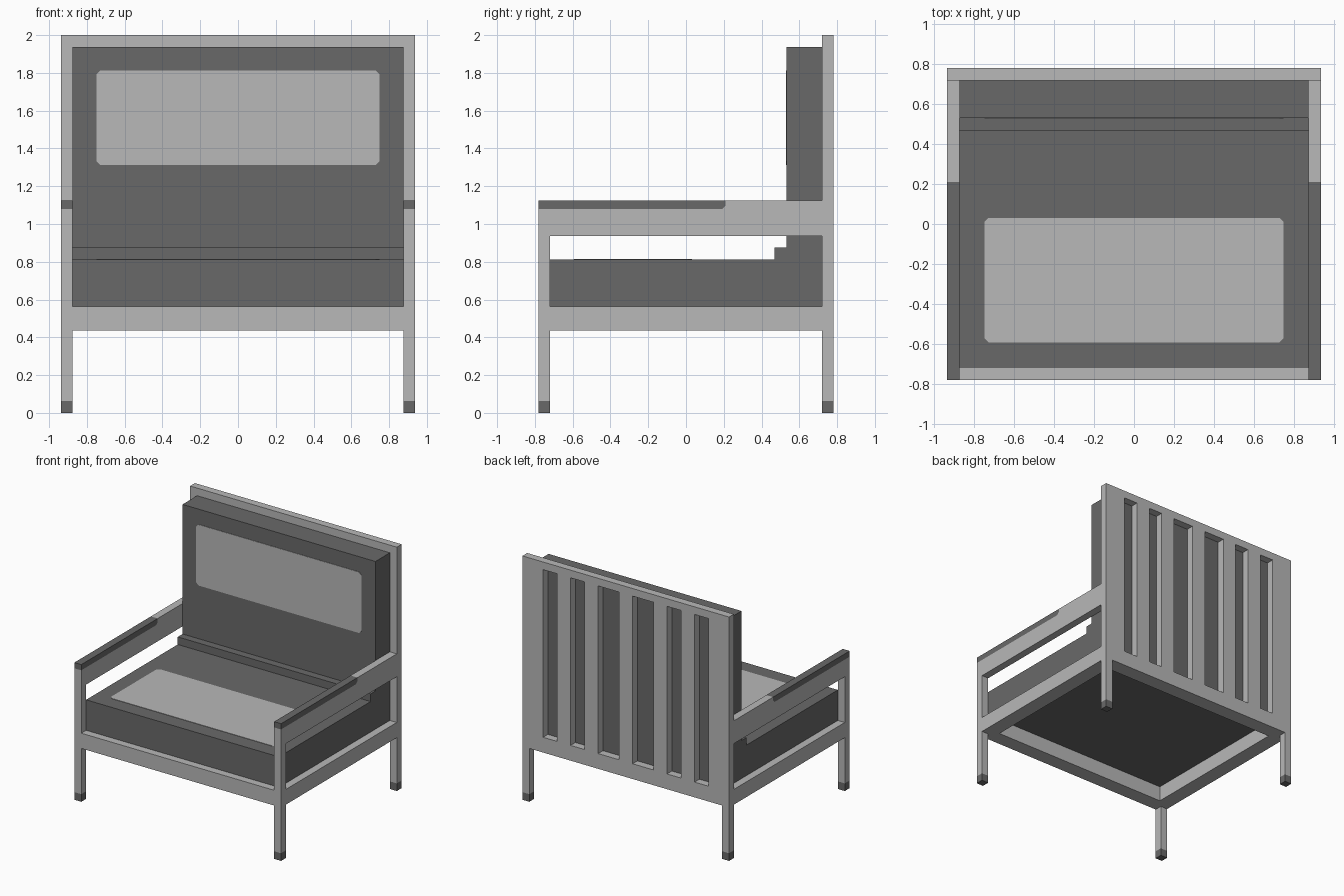
import bpy
import bmesh
from mathutils import Vector

U = 1 / 16  # module: every timber is one unit thick

cube = bpy.data.objects.get("Cube")
if cube:
    bpy.data.objects.remove(cube, do_unlink=True)


def make_material(name, value):
    mat = bpy.data.materials.new(name)
    mat.use_nodes = True
    colour = (value, value, value, 1)
    mat.diffuse_color = colour
    mat.node_tree.nodes["Principled BSDF"].inputs["Base Color"].default_value = colour
    return mat


LIGHT = make_material("light_grey", 0.479)
DARK = make_material("dark_grey", 0.141)


def prism(name, profile, axis, lo, hi, mat):
    """Extrude a flat profile along an axis; all sizes are in units U."""
    def point(a, b, c):
        co = [a, b]
        co.insert("xyz".index(axis), c)
        return Vector(co) * U

    bm = bmesh.new()
    face = bm.faces.new([bm.verts.new(point(a, b, lo)) for a, b in profile])
    side = bmesh.ops.extrude_face_region(bm, geom=[face])
    verts = [g for g in side["geom"] if isinstance(g, bmesh.types.BMVert)]
    bmesh.ops.translate(bm, verts=verts, vec=point(0, 0, hi - lo))
    bmesh.ops.recalc_face_normals(bm, faces=bm.faces)
    mesh = bpy.data.meshes.new(name)
    bm.to_mesh(mesh)
    bm.free()
    mesh.materials.append(mat)
    obj = bpy.data.objects.new(name, mesh)
    bpy.context.collection.objects.link(obj)
    return obj


def box(name, x, y, z, mat):
    profile = [(x[0], y[0]), (x[1], y[0]), (x[1], y[1]), (x[0], y[1])]
    return prism(name, profile, "z", z[0], z[1], mat)


def clipped(a0, a1, b0, b1, c=0.35):
    """Rectangle profile with clipped corners."""
    return [(a0 + c, b0), (a1 - c, b0), (a1, b0 + c), (a1, b1 - c),
            (a1 - c, b1), (a0 + c, b1), (a0, b1 - c), (a0, b0 + c)]


W = 15              # half width
F, B = -12.5, 12.5  # front and back
PAD_END, PAD_Z, CHAMFER = 3.35, 17.25, 0.3

# Posts, feet, side rails and arms, one set on each side
for side, s in (("left", 1), ("right", -1)):
    post_x = sorted((s * (W - 1), s * W))
    for end, y, top in (("front", (F, F + 1), 15), ("back", (B - 1, B), 32)):
        box(f"{side}_{end}_foot", post_x, y, (0, 1), DARK)
        box(f"{side}_{end}_post", post_x, y, (1, top), LIGHT)
    box(f"{side}_seat_rail", sorted((s * (W - 2), s * W)), (F + 1, B - 1), (7, 9), LIGHT)

    # Armrest with a dark pad let into its top front
    joint = [(F, PAD_Z), (PAD_END - CHAMFER, PAD_Z), (PAD_END, PAD_Z + CHAMFER), (PAD_END, 18)]
    prism(f"{side}_armrest", [(F, 15)] + joint + [(B - 1, 18), (B - 1, 15)],
          "x", *post_x, LIGHT)
    prism(f"{side}_arm_pad", joint + [(F, 18)], "x", *post_x, DARK)

# Front rail and the ledges carrying the seat
box("front_rail", (1 - W, W - 1), (F, F + 1), (7, 9), LIGHT)
box("front_ledge", (2 - W, W - 2), (F + 1, F + 2), (7, 9), LIGHT)
box("back_ledge", (2 - W, W - 2), (B - 2, B - 1), (7, 9), LIGHT)

# Slatted back
box("back_bottom_rail", (1 - W, W - 1), (B - 1, B), (7, 9), LIGHT)
box("back_top_rail", (1 - W, W - 1), (B - 1, B), (31, 32), LIGHT)
for i, (x0, x1) in enumerate(((1, -1), (4, 6), (8, 10), (12, 14))):
    if i == 0:
        box("centre_slat", (x1, x0), (B - 1, B), (9, 31), LIGHT)
        continue
    for side, s in (("left", 1), ("right", -1)):
        box(f"{side}_slat_{i}", sorted((s * x0, s * x1)), (B - 1, B), (9, 31), LIGHT)

# Seat and back upholstery with a small step between them
cushion = [(F + 1, 9), (B - 1, 9), (B - 1, 31), (8.5, 31),
           (8.5, 14), (7.5, 14), (7.5, 13), (F + 1, 13)]
prism("seat_and_back_cushion", cushion, "x", 1 - W, W - 1, DARK)

# Pale panels on the cushions
prism("seat_panel", clipped(-12, 12, -9.5, 0.5), "z", 13, 13.05, LIGHT)
prism("back_panel", clipped(-12, 12, 21, 29), "y", 8.45, 8.5, LIGHT)
